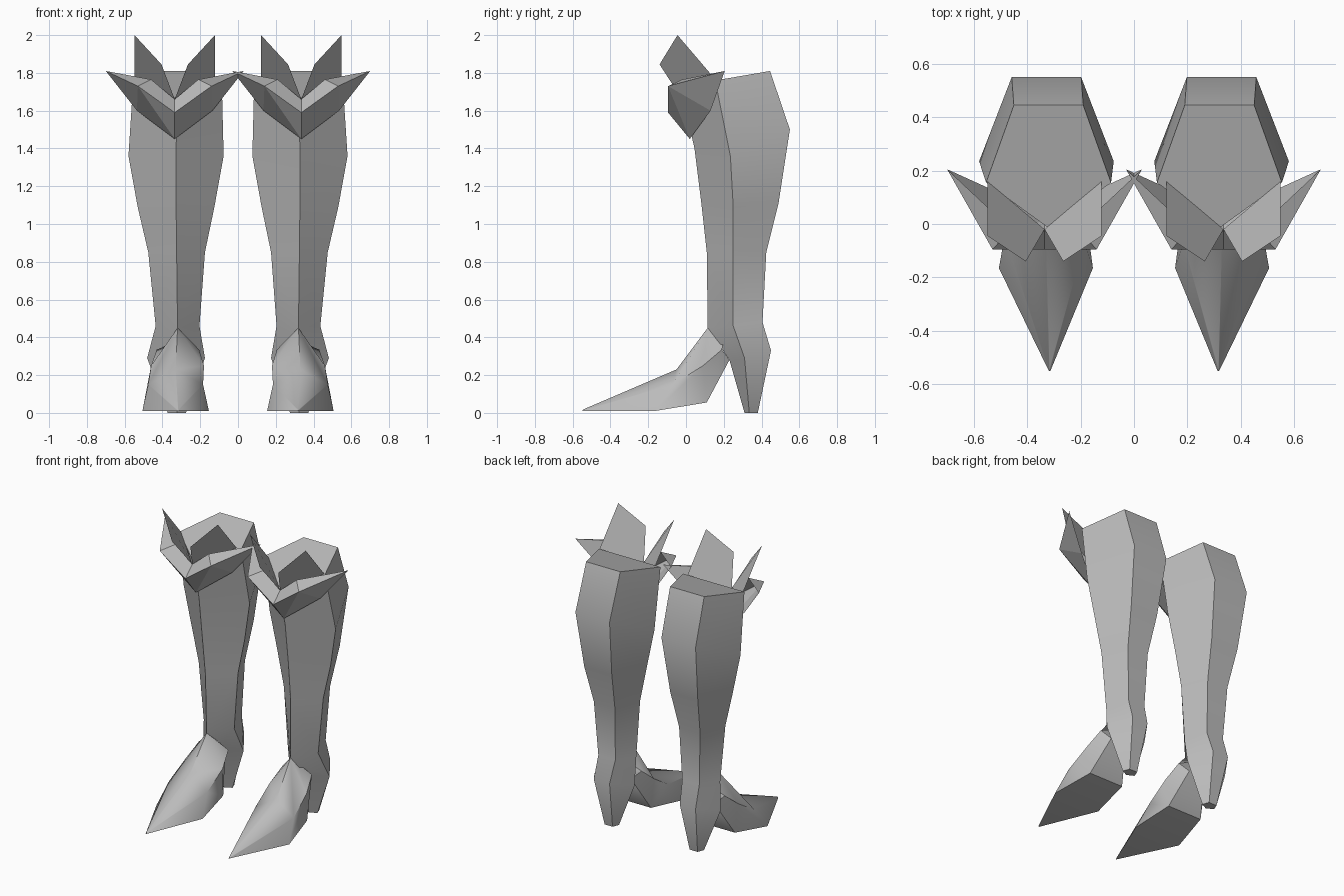
import bpy, bmesh, math

if "Cube" in bpy.data.objects:
    bpy.data.objects.remove(bpy.data.objects["Cube"])

grey = bpy.data.materials.new("warm_grey")
grey.diffuse_color = (0.5, 0.5, 0.5, 1)
grey.use_nodes = True
grey.node_tree.nodes["Principled BSDF"].inputs["Base Color"].default_value = grey.diffuse_color


def make(name, verts, faces, smooth):
    """Build one part of the right boot and mirror it to the left boot."""
    bm = bmesh.new()
    vs = [bm.verts.new(v) for v in verts]
    for f in faces:
        bm.faces.new([vs[i] for i in f])
    bmesh.ops.recalc_face_normals(bm, faces=bm.faces)
    me = bpy.data.meshes.new(name)
    bm.to_mesh(me)
    bm.free()
    me.materials.append(grey)
    ob = bpy.data.objects.new(name, me)
    bpy.context.collection.objects.link(ob)
    mod = ob.modifiers.new("other_boot", 'MIRROR')
    mod.use_mirror_merge = False
    if smooth:
        bpy.ops.object.select_all(action='DESELECT')
        ob.select_set(True)
        bpy.context.view_layer.objects.active = ob
        bpy.ops.object.shade_smooth_by_angle(angle=math.radians(smooth))
    return ob


def loft(name, rings, smooth):
    """Skin a list of equal rings and cap both ends."""
    n = len(rings[0])
    verts = [p for r in rings for p in r]
    faces = [(k * n + i, k * n + (i + 1) % n, (k + 1) * n + (i + 1) % n, (k + 1) * n + i)
             for k in range(len(rings) - 1) for i in range(n)]
    faces += [tuple(range(n)), tuple(range(len(verts) - n, len(verts)))]
    return make(name, verts, faces, smooth)


def shaft_ring(cx, front, side, back):
    """Five-sided ring: front (y, z), side and back (half width, y, z)."""
    (fy, fz), (sw, sy, sz), (bw, by, bz) = front, side, back
    return [(cx, fy, fz), (cx + sw, sy, sz), (cx + bw, by, bz),
            (cx - bw, by, bz), (cx - sw, sy, sz)]


# Leg of the boot running down into the heel
loft("boot_shaft", [
    shaft_ring(0.320, (-0.015, 1.66), (0.234, 0.155, 1.76), (0.130, 0.445, 1.81)),
    shaft_ring(0.328, (0.045, 1.40), (0.252, 0.235, 1.36), (0.130, 0.55, 1.50)),
    shaft_ring(0.328, (0.08, 1.12), (0.203, 0.25, 1.09), (0.105, 0.49, 1.11)),
    shaft_ring(0.325, (0.11, 0.85), (0.150, 0.25, 0.85), (0.080, 0.425, 0.85)),
    shaft_ring(0.320, (0.115, 0.45), (0.116, 0.25, 0.46), (0.065, 0.405, 0.48)),
    shaft_ring(0.328, (0.23, 0.28), (0.153, 0.31, 0.29), (0.060, 0.45, 0.33)),
    shaft_ring(0.324, (0.31, 0.0), (0.048, 0.335, 0.0), (0.030, 0.38, 0.0)),
], 50)


def foot_ring(cx, top, side, sole):
    (ty, tz), (sw, sy, sz), (bw, by, bz) = top, side, sole
    return [(cx, ty, tz), (cx + sw, sy, sz), (cx + bw, by, bz),
            (cx - bw, by, bz), (cx - sw, sy, sz)]


# Pointed foot, from the arch to the toe
loft("pointed_foot", [
    foot_ring(0.318, (0.20, 0.38), (0.112, 0.19, 0.335), (0.06, 0.23, 0.28)),
    foot_ring(0.320, (0.115, 0.45), (0.140, 0.09, 0.25), (0.13, 0.11, 0.055)),
    foot_ring(0.330, (-0.05, 0.23), (0.145, -0.07, 0.15), (0.176, -0.165, 0.01)),
    foot_ring(0.316, (-0.54, 0.02), (0.002, -0.545, 0.016), (0.003, -0.55, 0.01)),
], 50)

# Folded collar and upright points are symmetric about the middle of the boot
MID = 0.335


def both_sides(center, side):
    """Centre points followed by side points on the outer and inner side."""
    return ([(MID, y, z) for y, z in center] + [(MID + w, y, z) for w, y, z in side]
            + [(MID - w, y, z) for w, y, z in side])


# Flared collar: underside panels and top panels
collar = both_sides(
    [(0.02, 1.45), (-0.095, 1.59), (-0.02, 1.66)],
    [(0.20, 0.13, 1.60), (0.365, 0.205, 1.81), (0.195, -0.095, 1.73), (0.125, -0.02, 1.765)])
collar_faces = []
for s in (3, 7):
    base, tip, rim, inner = s, s + 1, s + 2, s + 3
    collar_faces += [(0, base, rim), (base, tip, rim), (0, rim, 1),
                     (1, rim, inner, 2), (rim, tip, inner)]
make("flared_collar", collar, collar_faces, 0)

# Two upright leaf-shaped points above the collar
points = both_sides([(-0.02, 1.66)],
                    [(0.213, 0.16, 1.76), (0.213, -0.045, 2.0), (0.07, -0.14, 1.845)])
make("upright_points", points, [(0, 1, 2, 3), (0, 4, 5, 6)], 0)
